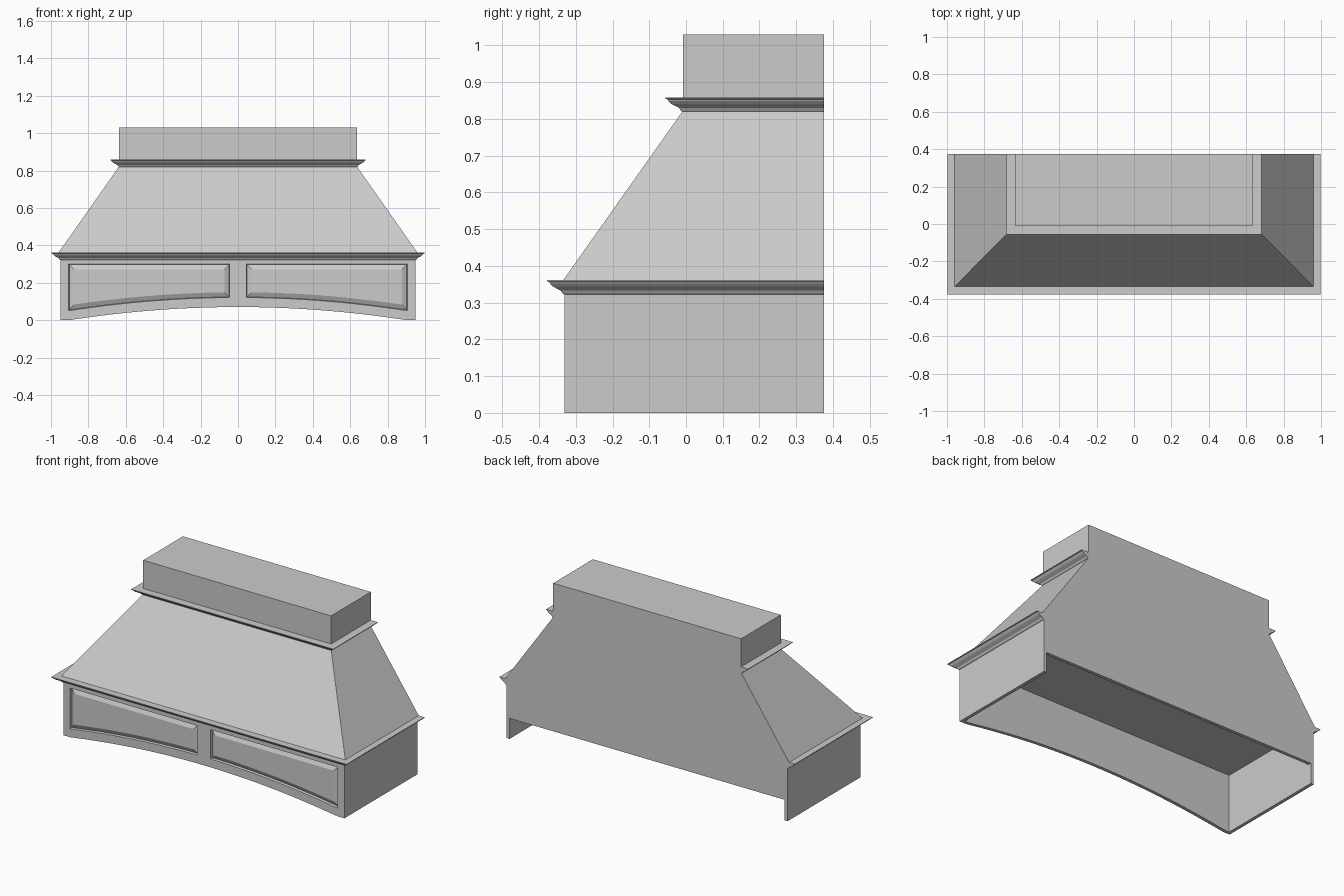
import bpy
import bmesh
from mathutils import Vector

cube = bpy.data.objects.get("Cube")
if cube:
    bpy.data.objects.remove(cube, do_unlink=True)

BACK, FRONT, HALF, WALL = 0.375, -0.33, 0.95, 0.02
CEILING = 0.352

paint = bpy.data.materials.new("light_grey")
paint.use_nodes = True
grey = (0.6, 0.6, 0.6, 1)
paint.diffuse_color = grey
paint.node_tree.nodes["Principled BSDF"].inputs["Base Color"].default_value = grey


def finish(name, bm):
    bmesh.ops.recalc_face_normals(bm, faces=bm.faces)
    mesh = bpy.data.meshes.new(name)
    bm.to_mesh(mesh)
    bm.free()
    mesh.materials.append(paint)
    obj = bpy.data.objects.new(name, mesh)
    bpy.context.collection.objects.link(obj)
    return obj


def loft(name, levels, floor=True):
    """Stack of wall-backed rectangles given as (half width, front y, z)."""
    bm = bmesh.new()
    rings = [[bm.verts.new(p) for p in
              ((-w, f, z), (w, f, z), (w, BACK, z), (-w, BACK, z))]
             for w, f, z in levels]
    for low, high in zip(rings, rings[1:]):
        for i in range(4):
            j = (i + 1) % 4
            bm.faces.new((low[i], low[j], high[j], high[i]))
    bm.faces.new(rings[-1])
    if floor:
        bm.faces.new(rings[0][::-1])
    return finish(name, bm)


def box(name, low, high):
    bm = bmesh.new()
    bmesh.ops.create_cube(bm, size=1)
    low, high = Vector(low), Vector(high)
    bmesh.ops.scale(bm, vec=high - low, verts=bm.verts)
    bmesh.ops.translate(bm, vec=(low + high) / 2, verts=bm.verts)
    return finish(name, bm)


def crown(name, w, f, z, floor):
    """Crown moulding: bead, cove and top lip as (offset, rise)."""
    profile = [(0, 0), (0.006, 0.003), (0.011, 0.011), (0.021, 0.016),
               (0.032, 0.022), (0.040, 0.030), (0.042, 0.034), (0.048, 0.036),
               (0.048, 0.039)]
    return loft(name, [(w + o, f - o, z + r) for o, r in profile], floor)


def arch(x):
    return max(0, 0.07 * (1 - (x / 0.9) ** 2))


# Upper body
loft("sloped_body", [(HALF, FRONT, CEILING), (0.96, -0.335, 0.36),
                     (0.637, -0.01, 0.82)])
loft("chimney_box", [(0.635, -0.008, 0.82), (0.635, -0.008, 1.03)])
crown("upper_moulding", 0.635, -0.008, 0.819, True)
crown("lower_moulding", HALF, FRONT, 0.322, False)

# Side and back walls of the open base
for side, s in (("left", 1), ("right", -1)):
    xs = sorted((s * HALF, s * (HALF - WALL)))
    box(side + "_wall", (xs[0], FRONT + WALL, 0), (xs[1], BACK, CEILING))
box("back_wall", (WALL - HALF, BACK - WALL, 0.125), (HALF - WALL, BACK, CEILING))

# Arched front with two raised panels
bm = bmesh.new()
steps = 14
half_xs = [0.045 + 0.86 * i / steps for i in range(steps + 1)]
xs = [-HALF] + [-x for x in reversed(half_xs)] + half_xs + [HALF]
columns = [[bm.verts.new((x, FRONT, z)) for z in
            (arch(x), arch(x) + 0.051, 0.30, CEILING)] for x in xs]
panels = []
for a, b in zip(columns, columns[1:]):
    middle = abs(a[0].co.x + b[0].co.x) / 2
    for r in range(3):
        face = bm.faces.new((a[r], b[r], b[r + 1], a[r + 1]))
        if r == 1 and half_xs[0] < middle < half_xs[-1]:
            panels.append(face)

# Give the front its thickness and flat inner face
rim = [e for e in bm.edges if e.is_boundary]
new = bmesh.ops.extrude_edge_only(bm, edges=rim)["geom"]
bmesh.ops.translate(bm, vec=(0, WALL, 0),
                    verts=[g for g in new if isinstance(g, bmesh.types.BMVert)])
bmesh.ops.edgeloop_fill(bm, edges=[g for g in new
                                   if isinstance(g, bmesh.types.BMEdge)
                                   and g.is_boundary])

# Sink a groove, then bevel each panel field back out
for width, shift in ((0.003, 0.014), (0.025, -0.013)):
    bmesh.ops.inset_region(bm, faces=panels, thickness=width, depth=0,
                           use_even_offset=True, use_boundary=True)
    bmesh.ops.translate(bm, vec=(0, shift, 0),
                        verts=list({v for f in panels for v in f.verts}))
finish("arched_front", bm)
